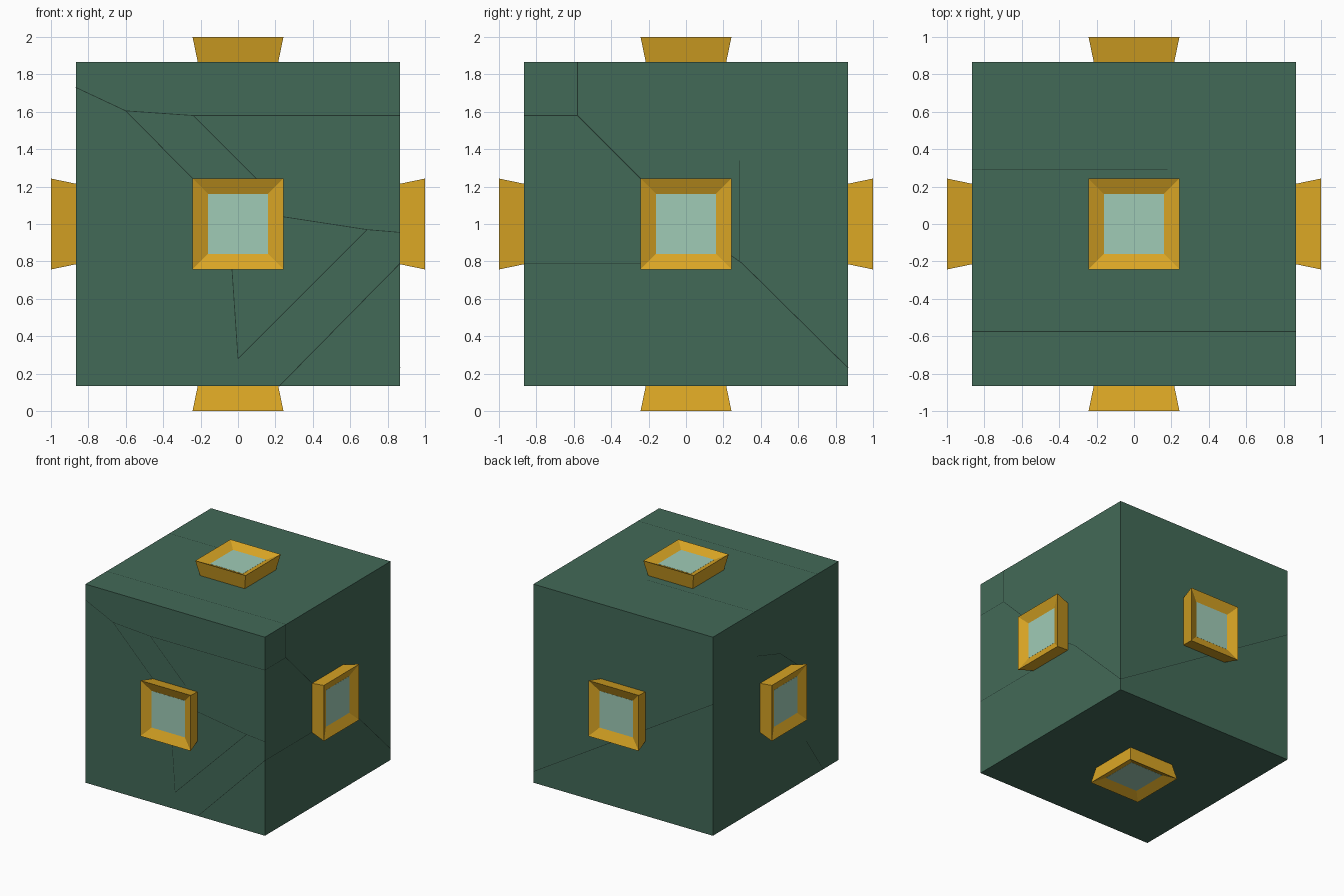
import bpy, bmesh
from math import pi
from mathutils import Matrix, Vector

if "Cube" in bpy.data.objects:
    bpy.data.objects.remove(bpy.data.objects["Cube"])

H = 0.867                      # half size of the cube body
CENTRE = Matrix.Translation((0, 0, 1))


def material(name, rgb):
    m = bpy.data.materials.new(name)
    m.diffuse_color = (*rgb, 1)
    m.use_nodes = True
    m.node_tree.nodes["Principled BSDF"].inputs["Base Color"].default_value = m.diffuse_color
    return m


green = material("dark green", (0.055, 0.142, 0.096))
gold = material("gold", (0.70, 0.38, 0.018))
pale = material("pale green", (0.35, 0.60, 0.47))
dark = material("seam dark", (0.015, 0.035, 0.025))


def finish(name, bm, mat, matrix):
    bmesh.ops.recalc_face_normals(bm, faces=bm.faces)
    bm.transform(matrix)
    me = bpy.data.meshes.new(name)
    bm.to_mesh(me)
    bm.free()
    me.materials.append(mat)
    ob = bpy.data.objects.new(name, me)
    bpy.context.collection.objects.link(ob)
    return ob


def square(bm, r, z):
    return [bm.verts.new((x * r, y * r, z)) for x, y in ((-1, -1), (1, -1), (1, 1), (-1, 1))]


# Flared square frame: outer wall widens outwards, inner bevel sinks to the pane
def frame(name, matrix):
    bm = bmesh.new()
    rings = [square(bm, r, z) for r, z in ((0.215, H - 0.002), (0.243, 1.0), (0.16, 0.962))]
    for a, b in zip(rings, rings[1:]):
        for i in range(4):
            j = (i + 1) % 4
            bm.faces.new((a[i], a[j], b[j], b[i]))
    bm.faces.new(rings[0][::-1])
    bm.faces.new(rings[2])
    finish(name, bm, gold, matrix)


def pane(name, matrix):
    bm = bmesh.new()
    bmesh.ops.create_cube(bm, size=1, matrix=Matrix.Translation((0, 0, 0.9615))
                          @ Matrix.Diagonal((0.32, 0.32, 0.003, 1)))
    finish(name, bm, pale, matrix)


# Hairline seams lying on one face; points are (across, up) on that face
def seams(name, lines, matrix, w=0.002, z=H + 0.0008):
    bm = bmesh.new()
    for line in lines:
        for p, q in zip(line, line[1:]):
            p, q = Vector(p), Vector(q)
            d = (q - p).normalized() * w
            n = Vector((-d.y, d.x))
            bm.faces.new([bm.verts.new((c.x, c.y, z)) for c in (p - n, q - n, q + n, p + n)])
    finish(name, bm, dark, matrix)


# Cube body
bm = bmesh.new()
bmesh.ops.create_cube(bm, size=2 * H)
finish("cube_body", bm, green, CENTRE)

# Local z points out of each face; local y points up on the side faces
up = Matrix.Rotation(pi / 2, 4, 'X')
sides = {
    "front": up,
    "right": Matrix.Rotation(pi / 2, 4, 'Z') @ up,
    "back": Matrix.Rotation(pi, 4, 'Z') @ up,
    "left": Matrix.Rotation(-pi / 2, 4, 'Z') @ up,
    "top": Matrix.Identity(4),
    "bottom": Matrix.Rotation(pi, 4, 'X'),
}

cracks = {
    "front": [[(-H, .73), (-.6, .605), (-.2, .2)], [(-.6, .605), (-.24, .58), (H, .58)],
              [(-.24, .58), (.1, .24)], [(.2, .045), (.69, -.03), (H, -.045)],
              [(.69, -.03), (0, -.72), (-.035, -.2)], [(H, -.21), (.22, -H)]],
    "right": [[(-H, .58), (-.58, .58), (-.58, H)], [(-.58, .58), (-.2, .2)],
              [(-H, -.21), (-.2, -.21)], [(.2, -.14), (.3, -.21), (H, -.77)],
              [(.285, .34), (.285, -.2)]],
    "back": [[(-H, -.77), (H, .28)]],
    "left": [[(-.26, .47), (.06, .37), (.34, .15)], [(.42, -.53), (.65, -.86)]],
    "top": [[(-H, .29), (.18, .29)], [(-H, -.575), (H, -.575)]],
}

for side, rot in sides.items():
    m = CENTRE @ rot
    frame(side + "_frame", m)
    pane(side + "_pane", m)
    if side in cracks:
        seams(side + "_seams", cracks[side], m)
